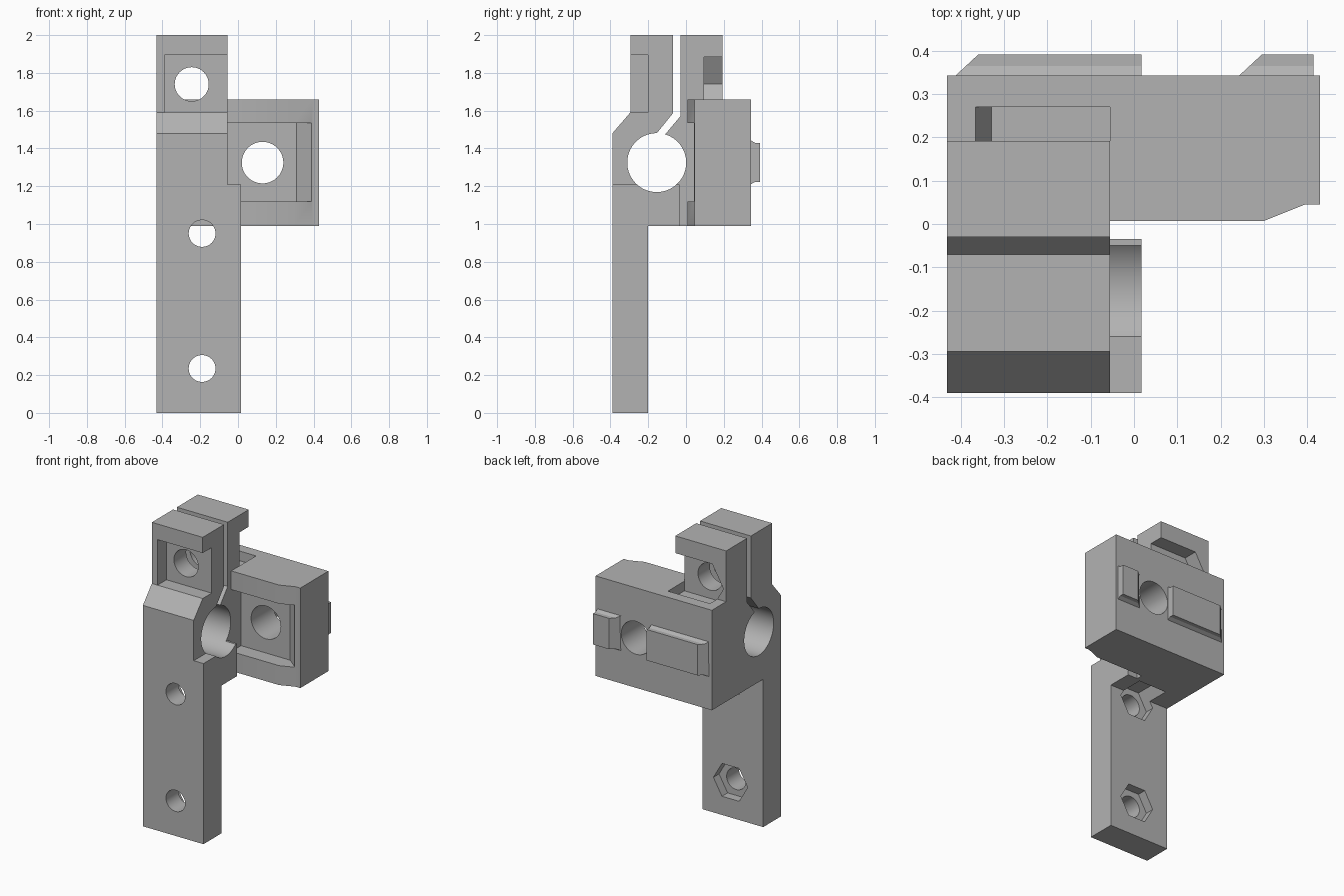
import bpy, bmesh, math
from mathutils import Vector

old = bpy.data.objects.get("Cube")
if old:
    bpy.data.objects.remove(old, do_unlink=True)

grey = bpy.data.materials.new("plain grey")
grey.use_nodes = True
colour = (0.45, 0.45, 0.45, 1)
grey.diffuse_color = colour
grey.node_tree.nodes["Principled BSDF"].inputs["Base Color"].default_value = colour


def prism(name, points, axis, lo, hi):
    """Extrude a profile along an axis; points use the other two axes in order."""
    def place(p, t):
        c = list(p)
        c.insert("xyz".index(axis), t)
        return Vector(c)
    bm = bmesh.new()
    face = bm.faces.new([bm.verts.new(place(p, lo)) for p in points])
    out = bmesh.ops.extrude_face_region(bm, geom=[face])
    shift = place((0, 0), hi - lo)
    bmesh.ops.translate(bm, vec=shift, verts=[v for v in out["geom"] if isinstance(v, bmesh.types.BMVert)])
    bmesh.ops.recalc_face_normals(bm, faces=bm.faces)
    mesh = bpy.data.meshes.new(name)
    bm.to_mesh(mesh)
    bm.free()
    ob = bpy.data.objects.new(name, mesh)
    bpy.context.collection.objects.link(ob)
    return ob


def box(name, x, y, z):
    return prism(name, [(x[0], y[0]), (x[1], y[0]), (x[1], y[1]), (x[0], y[1])], "z", *z)


def ring(a, b, r, n=64):
    return [(a + r * math.cos(math.tau * i / n), b + r * math.sin(math.tau * i / n)) for i in range(n)]


def combine(target, tool, operation):
    mod = target.modifiers.new("combine", "BOOLEAN")
    mod.operation = operation
    mod.solver = "EXACT"
    mod.object = tool
    bpy.context.view_layer.objects.active = target
    bpy.ops.object.modifier_apply(modifier=mod.name)
    bpy.data.objects.remove(tool, do_unlink=True)


def finish(ob, smooth=False):
    ob.data.materials.clear()
    ob.data.materials.append(grey)
    if smooth:
        bpy.ops.object.select_all(action="DESELECT")
        ob.select_set(True)
        bpy.context.view_layer.objects.active = ob
        bpy.ops.object.shade_smooth_by_angle(angle=math.radians(25))


# Arm and split clamp, as one side profile with the slot open at the top
SIDE = -0.055
bracket = prism("clamp_bracket", [
    (-.39, 0), (-.2, 0), (-.2, .99), (.192, .99), (.192, 2), (-.03, 2), (-.03, 1.57),
    (-.11, 1.475), (-.11, 1.4), (-.155, 1.4), (-.155, 1.48), (-.07, 1.585), (-.07, 2),
    (-.295, 2), (-.295, 1.59), (-.39, 1.48)], "x", -.432, SIDE)

# Wider lower arm
combine(bracket, prism("arm_widening", [
    (-.39, 0), (-.2, 0), (-.2, .99), (-.035, .99), (-.035, 1.21), (-.39, 1.21)],
    "x", -.2, .017), "UNION")

# Cross block with a slanted front corner
combine(bracket, prism("cross_block", [
    (-.432, .007), (.3, .007), (.395, .045), (.43, .045), (.43, .343), (-.432, .343)],
    "z", .99, 1.66), "UNION")

# Rod bore
combine(bracket, prism("rod_bore", ring(-.155, 1.325, .156, 96), "x", -.6, .2), "DIFFERENCE")

# Recess in the front of the cross block, and its bore
combine(bracket, prism("front_recess", [
    (SIDE, -.02), (.39, -.02), (.39, .045), (.31, .11), (SIDE, .11)],
    "z", 1.12, 1.535), "DIFFERENCE")
combine(bracket, prism("block_bore", ring(.13, 1.325, .11), "y", .05, .5), "DIFFERENCE")

# Clamp screw: head recess, bore and side-loading nut pocket
combine(bracket, box("head_recess", (-.39, .1), (-.4, -.2), (1.59, 1.895)), "DIFFERENCE")
combine(bracket, prism("clamp_screw_bore", ring(-.245, 1.74, .09), "y", -.35, .15), "DIFFERENCE")
half = .145
corner = half / math.cos(math.pi / 6)
combine(bracket, prism("clamp_nut_pocket", [
    (-.245 - corner, 1.74), (-.245 - corner / 2, 1.74 - half), (SIDE, 1.74 - half),
    (SIDE, 1.74 + half), (-.245 - corner / 2, 1.74 + half)], "y", .095, .27), "DIFFERENCE")

# Arm screw holes with hexagonal nut pockets behind
for z, back in ((.235, -.1), (.95, -.05)):
    combine(bracket, prism("arm_screw_bore", ring(-.19, z, .071), "y", -.5, -.15), "DIFFERENCE")
    combine(bracket, prism("arm_nut_pocket", ring(-.19, z, .127, 6), "y", -.26, back), "DIFFERENCE")
finish(bracket, smooth=True)

# Locating tabs on the back, sloped on the low-x end
for name, start, end in (("long_tab", -.412, .017), ("short_tab", .243, .415)):
    tab = prism(name, [
        (.335, 1.21), (.343, 1.21), (.365, 1.223), (.392, 1.223),
        (.392, 1.43), (.365, 1.43), (.343, 1.443), (.335, 1.443)], "x", start, end)
    for v in tab.data.vertices:
        if v.co.x < (start + end) / 2:
            v.co.x += max(0, (v.co.y - .343) * 1.08)
    finish(tab)
